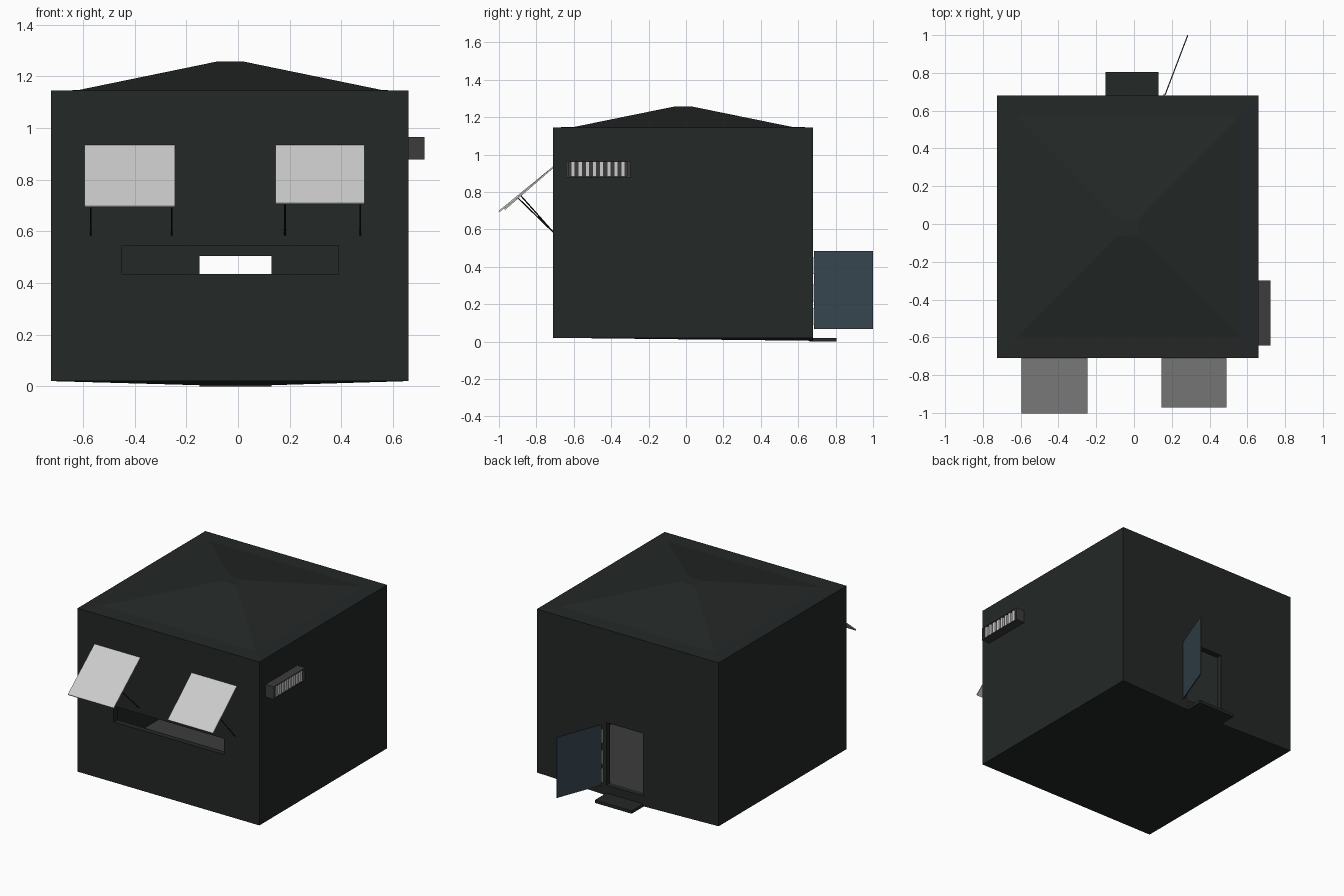
import bpy, bmesh
from math import atan2, hypot
from mathutils import Vector, Matrix

if "Cube" in bpy.data.objects:
    bpy.data.objects.remove(bpy.data.objects["Cube"])

def mat(name, rgb):
    m = bpy.data.materials.new(name)
    m.diffuse_color = (*rgb, 1)
    m.use_nodes = True
    m.node_tree.nodes["Principled BSDF"].inputs["Base Color"].default_value = m.diffuse_color
    return m

DARK = mat("dark_paint", (0.017, 0.021, 0.020))
FLOOR = mat("floor_grey", (0.045, 0.045, 0.045))
PANEL = mat("pale_panel", (0.58, 0.58, 0.58))
BLUE = mat("door_blue", (0.037, 0.06, 0.08))
BLACK = mat("strut_black", (0.01, 0.01, 0.01))

def finish(name, bm, m):
    bmesh.ops.recalc_face_normals(bm, faces=bm.faces)
    me = bpy.data.meshes.new(name)
    bm.to_mesh(me)
    bm.free()
    ob = bpy.data.objects.new(name, me)
    bpy.context.collection.objects.link(ob)
    if m:
        me.materials.append(m)
    return ob

def box(name, lo, hi, m=None):
    lo, hi = Vector(lo), Vector(hi)
    bm = bmesh.new()
    bmesh.ops.create_cube(bm, size=1, matrix=Matrix.Translation((lo + hi) / 2)
                          @ Matrix.Diagonal((*(hi - lo), 1)))
    return finish(name, bm, m)

def rod(name, a, b, r, m, sides=8):
    a, b = Vector(a), Vector(b)
    d = b - a
    bm = bmesh.new()
    rot = d.to_track_quat('Z', 'Y').to_matrix().to_4x4()
    bmesh.ops.create_cone(bm, cap_ends=True, segments=sides, radius1=r, radius2=r,
                          depth=d.length, matrix=Matrix.Translation((a + b) / 2) @ rot)
    return finish(name, bm, m)

def cut(ob, cutter):
    mod = ob.modifiers.new("cut", 'BOOLEAN')
    mod.operation = 'DIFFERENCE'
    mod.solver = 'EXACT'
    mod.object = cutter
    bpy.context.view_layer.objects.active = ob
    bpy.ops.object.modifier_apply(modifier=mod.name)
    bpy.data.objects.remove(cutter)

X0, X1, Y0, Y1 = -0.725, 0.66, -0.71, 0.68
DX0, DX1 = -0.15, 0.13          # doorway sides

# Cabin shell: walls, low hipped roof and a base that dips below the doorway
bm = bmesh.new()
def ring(x0, x1, y0, y1, z):
    return [bm.verts.new(p) for p in ((x0, y0, z), (x1, y0, z), (x1, y1, z), (x0, y1, z))]
base = ring(X0, X1, Y0, Y1, 0.02)
eave = ring(X0, X1, Y0, Y1, 1.145)
foot = ring(-0.62, 0.56, -0.60, 0.57, 1.147)
peak = ring(-0.085, 0.025, -0.06, 0.03, 1.257)
dip = [bm.verts.new((x, Y1, 0.004)) for x in (DX1, DX0)]
for lower, upper in ((base, eave), (eave, foot), (foot, peak)):
    for i in range(4):
        j = (i + 1) % 4
        mid = dip if lower is base and i == 2 else []
        bm.faces.new([lower[i], *mid, lower[j], upper[j], upper[i]])
bm.faces.new(peak)
bm.faces.new((base[0], base[3], dip[1]))
bm.faces.new((base[0], dip[1], dip[0], base[1]))
bm.faces.new((base[1], dip[0], base[2]))
cabin = finish("cabin_shell", bm, DARK)

# Hollow room, front viewing slot and rear doorway
T = 0.04
cut(cabin, box("room_cut", (X0 + T, Y0 + T, 0.06), (X1 - T, Y1 - T, 1.11)))
cut(cabin, box("slot_cut", (-0.45, Y0 - 0.1, 0.435), (0.39, Y0 + 0.1, 0.545)))
cut(cabin, box("door_cut", (DX0, Y1 - 0.1, 0.075), (DX1, Y1 + 0.1, 0.505)))
box("room_floor", (X0 + T, Y0 + T, 0.058), (X1 - T, Y1 - T, 0.074), FLOOR)

# Door step
box("door_step", (DX0, Y1 - 0.02, 0), (DX1, 0.805, 0.02), DARK)

# Open door leaf with hinges
hinge, tip = Vector((0.165, 0.685, 0)), Vector((0.285, 1.0, 0))
d = tip - hinge
door = box("door", (0, -0.003, 0.068), (d.length, 0.003, 0.485), BLUE)
door.location = hinge
door.rotation_euler.z = atan2(d.y, d.x)
for i, z in enumerate((0.09, 0.215, 0.36)):
    rod(f"door_hinge_{i + 1}", (0.16, 0.684, z), (0.16, 0.684, z + 0.09), 0.006, PANEL)

# Propped front shutters with a pair of struts each
for side, xa, xb, ye, ze, sx in (("left", -0.595, -0.245, -1.0, 0.695, (-0.57, -0.257)),
                                 ("right", 0.145, 0.49, -0.97, 0.707, (0.182, 0.474))):
    dy, dz = ye - Y0, ze - 0.932
    sh = box(f"{side}_shutter", (xa, -hypot(dy, dz), -0.004), (xb, 0, 0.004), PANEL)
    sh.location = (0, Y0, 0.932)
    sh.rotation_euler.x = atan2(-dz, -dy)
    f = 0.67
    for i, x in enumerate(sx):
        rod(f"{side}_shutter_strut_{i + 1}", (x, Y0, 0.585),
            (x, Y0 + dy * f, 0.932 + dz * f), 0.0035, BLACK, 6)

# Side vent: recessed housing with upright slats
vent = box("vent_housing", (X1 - 0.005, -0.642, 0.878), (0.722, -0.298, 0.965), FLOOR)
cut(vent, box("vent_cut", (0.70, -0.625, 0.884), (0.80, -0.315, 0.959)))
for i in range(8):
    y = -0.604 + i * 0.0383
    box(f"vent_slat_{i + 1}", (0.698, y - 0.011, 0.882), (0.719, y + 0.011, 0.961), PANEL)
